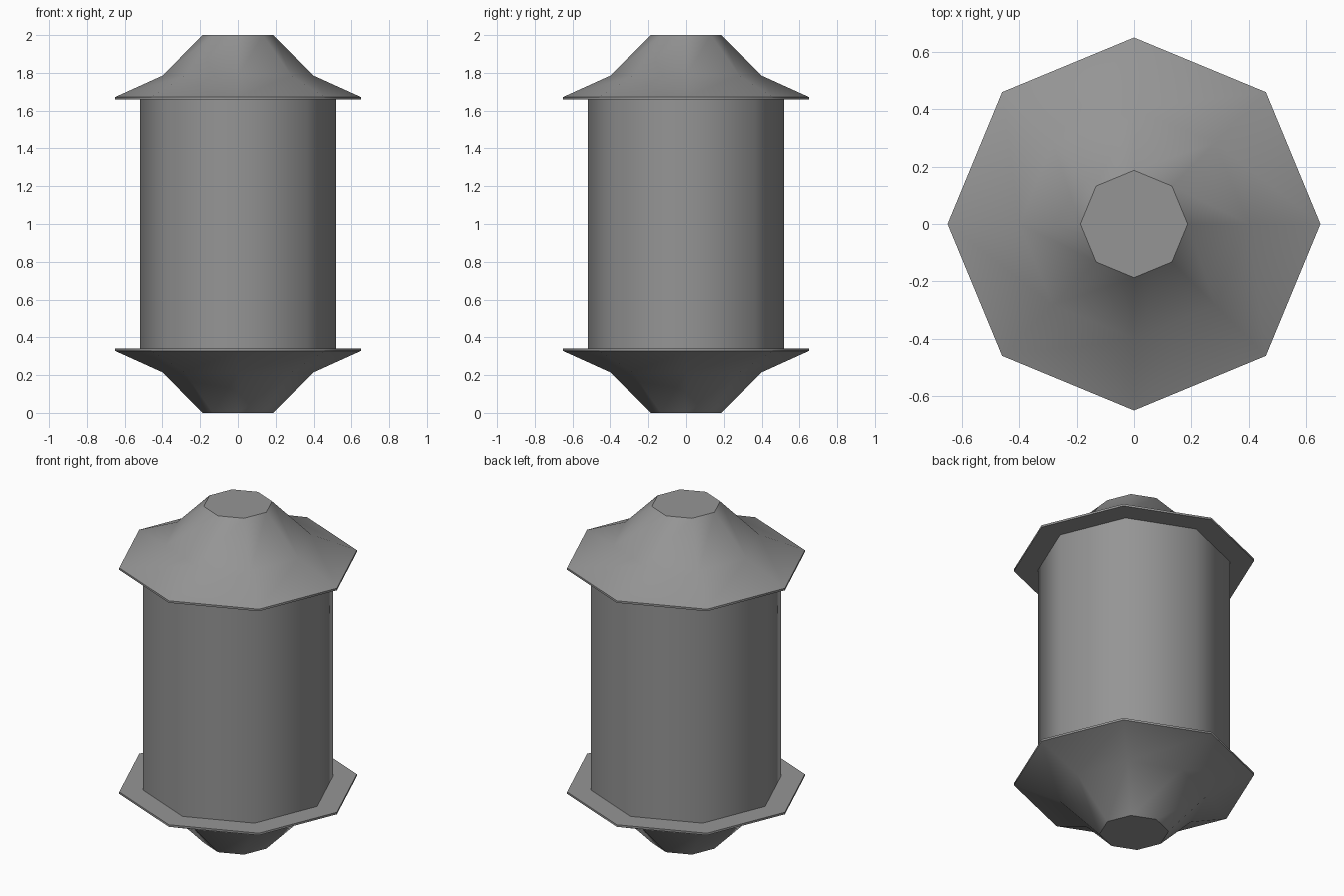
import bpy, bmesh
from math import radians, sin, cos, tau

SIDES = 8

cube = bpy.data.objects.get("Cube")
if cube:
    bpy.data.objects.remove(cube)

# Single grey metal
grey = bpy.data.materials.new("grey_metal")
grey.use_nodes = True
colour = (0.3, 0.3, 0.3, 1)
grey.diffuse_color = colour
grey.node_tree.nodes["Principled BSDF"].inputs["Base Color"].default_value = colour


def octagonal_part(name, profile):
    """Sweep (radius, height) points around z with corners on the axes."""
    bm = bmesh.new()
    rings = [[bm.verts.new((r * cos(tau * i / SIDES), r * sin(tau * i / SIDES), z))
              for i in range(SIDES)] for r, z in profile]
    for low, high in zip(rings, rings[1:]):
        for i in range(SIDES):
            j = (i + 1) % SIDES
            bm.faces.new((low[i], low[j], high[j], high[i]))
    bm.faces.new(rings[0])
    bm.faces.new(rings[-1])
    bmesh.ops.recalc_face_normals(bm, faces=bm.faces)
    mesh = bpy.data.meshes.new(name)
    bm.to_mesh(mesh)
    bm.free()
    mesh.materials.append(grey)
    obj = bpy.data.objects.new(name, mesh)
    bpy.context.collection.objects.link(obj)
    bpy.ops.object.select_all(action="DESELECT")
    obj.select_set(True)
    bpy.context.view_layer.objects.active = obj
    bpy.ops.object.shade_smooth_by_angle(angle=radians(46.5))
    return obj


# Flared cap, mirrored top to bottom
cap = [(0.65, 1.66), (0.65, 1.672), (0.40, 1.785), (0.187, 2.0)]
octagonal_part("top_cap", cap)
octagonal_part("bottom_cap", [(r, 2 - z) for r, z in reversed(cap)])

# Straight body between the caps
octagonal_part("body", [(0.52, 0.34), (0.52, 1.66)])
